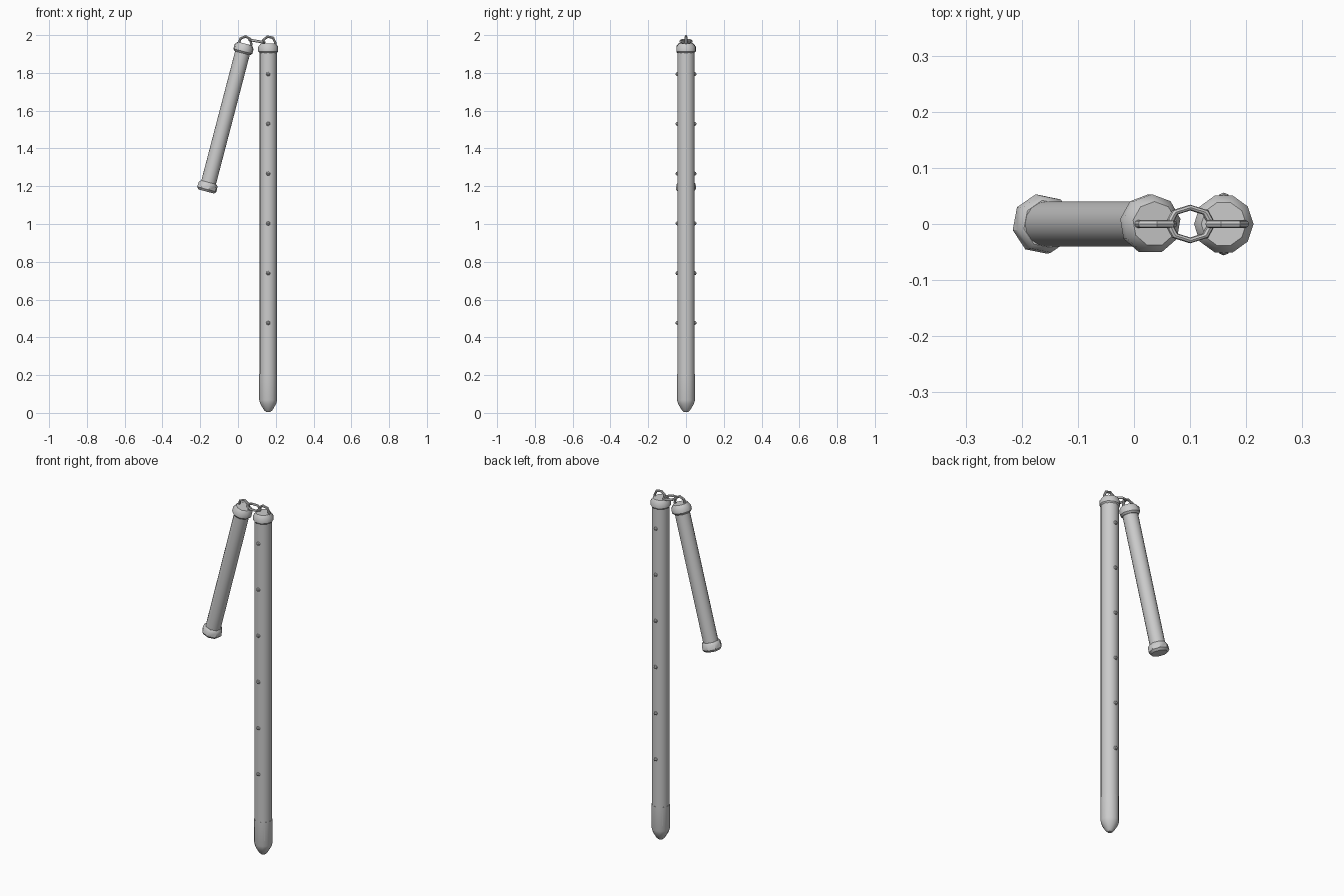
import bpy, math
from mathutils import Vector, Matrix

if "Cube" in bpy.data.objects:
    bpy.data.objects.remove(bpy.data.objects["Cube"])


def smooth(obj, angle):
    bpy.ops.object.select_all(action='DESELECT')
    obj.select_set(True)
    bpy.context.view_layer.objects.active = obj
    bpy.ops.object.shade_smooth_by_angle(angle=math.radians(angle))


def lathe(name, profile, sides, matrix, angle=40, turn=0.0):
    """Closed solid turned around local z from (radius, height) pairs."""
    verts, faces = [], []
    for r, z in profile:
        for i in range(sides):
            a = turn + 2 * math.pi * i / sides
            verts.append((r * math.cos(a), r * math.sin(a), z))
    for k in range(len(profile) - 1):
        for i in range(sides):
            j = (i + 1) % sides
            faces.append((k * sides + i, k * sides + j,
                          (k + 1) * sides + j, (k + 1) * sides + i))
    faces.append(tuple(reversed(range(sides))))
    faces.append(tuple(range(len(verts) - sides, len(verts))))
    mesh = bpy.data.meshes.new(name)
    mesh.from_pydata(verts, [], faces)
    obj = bpy.data.objects.new(name, mesh)
    bpy.context.collection.objects.link(obj)
    obj.matrix_world = matrix
    smooth(obj, angle)
    return obj


def ring(name, loc, rot, major, minor, segs, scale=(1, 1, 1)):
    bpy.ops.mesh.primitive_torus_add(location=loc, rotation=rot, major_radius=major,
                                     minor_radius=minor, major_segments=segs,
                                     minor_segments=8)
    obj = bpy.context.object
    obj.name = name
    obj.scale = scale
    smooth(obj, 40)


# Long handle with its pointed foot and thin sheath
LX = 0.16
long_m = Matrix.Translation((LX, 0, 0))
lathe("long_handle", [(0.046, 0.1), (0.046, 1.92)], 16, long_m)
lathe("pointed_foot", [(0.010, 0.004), (0.022, 0.014), (0.042, 0.048), (0.0475, 0.068),
                       (0.0475, 0.205)], 12, long_m)

# Short handle, hanging at a slant
base, top = Vector((-0.168, 0, 1.172)), Vector((0.036, 0, 1.953))
axis = top - base
length = axis.length
short_m = Matrix.Translation(base) @ axis.to_track_quat('Z', 'Y').to_matrix().to_4x4()
lathe("short_handle", [(0.040, 0.02), (0.040, length - 0.02)], 16, short_m)

# Bulging end caps
cap = [(0.044, 0.0), (0.053, 0.010), (0.053, 0.035), (0.040, 0.052)]
lathe("long_top_cap", cap, 10, Matrix.Translation((LX, 0, 1.903)))
lathe("short_top_cap", cap, 9, short_m @ Matrix.Translation((0, 0, length - 0.05)))
lathe("short_end_cap", [(0.044, 0.0), (0.054, 0.012), (0.052, 0.04), (0.043, 0.050)],
      8, short_m, turn=0.2)

# Rivets on front and back of the long handle
for i in range(6):
    for side, y in (("front", -0.045), ("back", 0.045)):
        bpy.ops.mesh.primitive_uv_sphere_add(segments=8, ring_count=4, radius=0.011,
                                             location=(LX, y, 0.476 + 0.2635 * i))
        rivet = bpy.context.object
        rivet.name = f"{side}_rivet_{i + 1}"
        smooth(rivet, 40)

# Chain: one upright ring on each cap, joined by a flat link
ring("short_ring", (0.038, 0, 1.959), (math.pi / 2, 0.3, 0), 0.034, 0.007, 7)
ring("long_ring", (0.164, 0, 1.959), (math.pi / 2, 0, 0), 0.034, 0.007, 7)
ring("chain_link", (0.100, 0, 1.968), (0, 0.17, 0), 0.039, 0.007, 8, (1, 0.75, 1))
